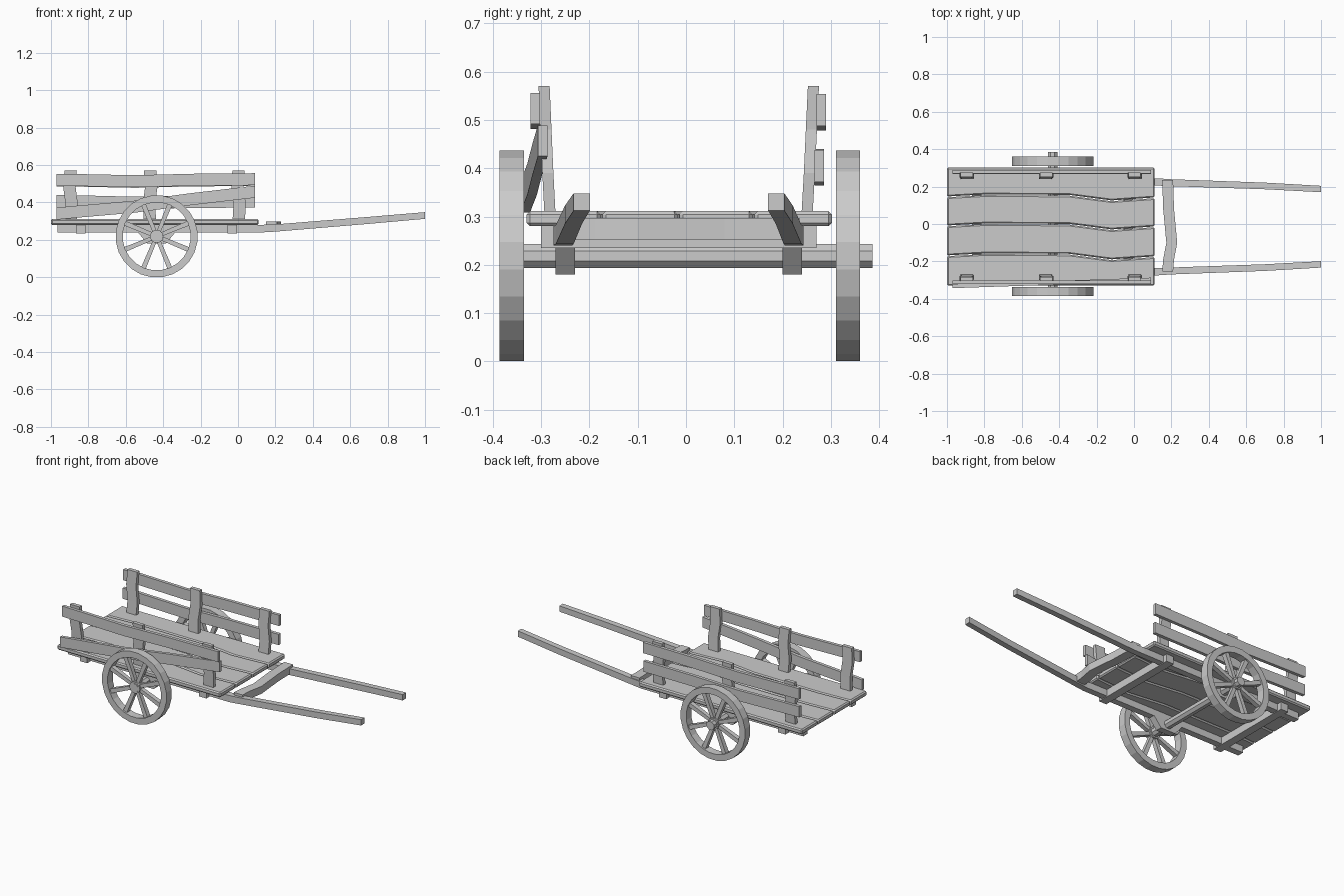
import bpy, bmesh, math
from mathutils import Vector, Matrix

cube = bpy.data.objects.get("Cube")
if cube:
    bpy.data.objects.remove(cube, do_unlink=True)

COLOUR = (0.6, 0.6, 0.6, 1)
wood = bpy.data.materials.new("plain grey wood")
wood.use_nodes = True
wood.diffuse_color = COLOUR
wood.node_tree.nodes["Principled BSDF"].inputs["Base Color"].default_value = COLOUR


def finish(name, bm):
    bmesh.ops.recalc_face_normals(bm, faces=bm.faces)
    mesh = bpy.data.meshes.new(name)
    bm.to_mesh(mesh)
    bm.free()
    mesh.materials.append(wood)
    obj = bpy.data.objects.new(name, mesh)
    bpy.context.collection.objects.link(obj)
    return obj


def loft(name, sections, closed=False):
    """Skin a row of matching cross-sections."""
    bm = bmesh.new()
    rings = [[bm.verts.new(p) for p in s] for s in sections]
    n = len(rings[0])
    pairs = list(zip(rings, rings[1:]))
    if closed:
        pairs.append((rings[-1], rings[0]))
    else:
        bm.faces.new(rings[0])
        bm.faces.new(rings[-1])
    for a, b in pairs:
        for i in range(n):
            j = (i + 1) % n
            bm.faces.new((a[i], a[j], b[j], b[i]))
    return finish(name, bm)


def beam(name, axis, path, a, b, taper=1.0):
    """Rectangular timber along a path; a and b are its two cross sizes."""
    u, v = [i for i in range(3) if i != axis]
    sections = []
    for k, p in enumerate(path):
        s = 0.5 * (1 + (taper - 1) * k / (len(path) - 1))
        ring = []
        for du, dv in ((-s, -s), (s, -s), (s, s), (-s, s)):
            q = Vector(p)
            q[u] += du * a
            q[v] += dv * b
            ring.append(q)
        sections.append(ring)
    return loft(name, sections)


# Deck planks with wavy chamfered seams
XS = (-1, -0.8, -0.35, -0.12, 0.11)
WAVE = (-0.005, 0.006, 0.004, -0.026, -0.01)
SEAMS = (-0.33, -0.165, -0.005, 0.15, 0.302)
for i in range(4):
    rings = []
    for x, w in zip(XS, WAVE):
        lo = SEAMS[i] + (w + 0.002 if i > 0 else 0)
        hi = SEAMS[i + 1] + (w - 0.002 if i < 3 else 0)
        rings.append([(x, lo, 0.28), (x, hi, 0.28), (x, hi, 0.311), (x, lo, 0.311)])
    plank = loft(f"deck_plank_{i + 1}", rings)
    bevel = plank.modifiers.new("worn_edges", "BEVEL")
    bevel.width = 0.007
    bevel.segments = 1
    bevel.limit_method = "ANGLE"

# Long shafts that rise ahead of the deck
for side, y0, y1 in (("right", -0.25, -0.216), ("left", 0.22, 0.187)):
    bend = y0 * 1.02
    beam(side + "_shaft", 0,
         [(-0.965, y0, 0.26), (0.13, bend, 0.26), (0.2, (bend * 9 + y1) / 10, 0.263),
          (0.7, (y0 + y1) / 2, 0.304), (1, y1, 0.33)], 0.04, 0.042, 0.85)
    # Axle bearing below each shaft
    rings = [[(-0.435 + sx * half, y0 + sy * 0.02, z)
              for sx, sy in ((-1, -1), (1, -1), (1, 1), (-1, 1))]
             for z, half in ((0.18, 0.05), (0.24, 0.1))]
    loft(side + "_axle_bearing", rings)

# Cross timbers
beam("shaft_crossbar", 1,
     [(0.18, -0.255, 0.274), (0.185, -0.19, 0.274), (0.202, -0.1, 0.274),
      (0.185, 0.08, 0.274), (0.18, 0.235, 0.274)], 0.058, 0.046)
for name, x in (("rear_crossbeam", -0.84), ("front_crossbeam", -0.03)):
    beam(name, 1, [(x, -0.3, 0.258), (x, 0.27, 0.258)], 0.05, 0.046)

# Axle
loft("axle", [[(-0.435 + 0.027 * math.cos(math.tau * (k + 0.5) / 8), y,
                0.218 + 0.027 * math.sin(math.tau * (k + 0.5) / 8)) for k in range(8)]
              for y in (-0.386, 0.386)])

# Wheels
SIDES, SPOKES = 24, 8
for side, y in (("right", -0.361), ("left", 0.336)):
    centre = Vector((-0.435, y, 0.2185))
    rings = []
    for k in range(SIDES):
        t = math.tau * (k + 0.5) / SIDES
        d = Vector((math.cos(t), 0, math.sin(t)))
        rings.append([centre + d * r + Vector((0, h, 0))
                      for r, h in ((0.22, -0.025), (0.22, 0.025), (0.182, 0.025), (0.182, -0.025))])
    loft(side + "_wheel_rim", rings, closed=True)
    loft(side + "_wheel_hub",
         [[centre + Vector((0.036 * math.cos(math.tau * k / 10), h,
                            0.036 * math.sin(math.tau * k / 10))) for k in range(10)]
          for h in (-0.022, 0.022)])
    for k in range(SPOKES):
        spoke = beam(f"{side}_wheel_spoke_{k + 1}", 2, [(0, 0, 0.02), (0, 0, 0.19)], 0.021, 0.024, 1.25)
        spoke.matrix_world = (Matrix.Translation(centre)
                              @ Matrix.Rotation(math.tau * (k + 0.5) / SPOKES, 4, "Y"))

# Side posts, leaning outwards with a slight kink
for side, s, foot, head in (("right", -1, -0.281, -0.294), ("left", 1, 0.25, 0.264)):
    for i, x in enumerate((-0.895, -0.47, 0.003)):
        kink = 0.006 * (-1) ** i
        beam(f"{side}_post_{i + 1}", 2,
             [(x, foot, 0.29), (x + kink, foot * 0.6 + head * 0.4, 0.39),
              (x - kink, foot * 0.3 + head * 0.7, 0.48), (x, head, 0.57)], 0.066, 0.023)

# Side rails: gently waved boards on the outside of the posts
RAIL_X = (-0.97, -0.85, -0.55, -0.25, 0.09)
DIP = (0.002, 0.0, -0.007, 0.0, 0.002)


def rail(name, ys, zs, height):
    n = len(RAIL_X) - 1
    path = []
    for i, x in enumerate(RAIL_X):
        t = (x - RAIL_X[0]) / (RAIL_X[n] - RAIL_X[0])
        path.append((x, ys[0] + (ys[1] - ys[0]) * t, zs[0] + (zs[1] - zs[0]) * t + DIP[i]))
    beam(name, 0, path, 0.02, height)


rail("right_top_rail", (-0.312, -0.312), (0.519, 0.522), 0.064)
rail("left_top_rail", (0.28, 0.28), (0.517, 0.519), 0.066)
rail("left_lower_rail", (0.276, 0.276), (0.405, 0.403), 0.066)
# Slipped board, its rear end hanging low and outwards
rail("right_slipped_rail", (-0.333, -0.297), (0.338, 0.455), 0.064)
